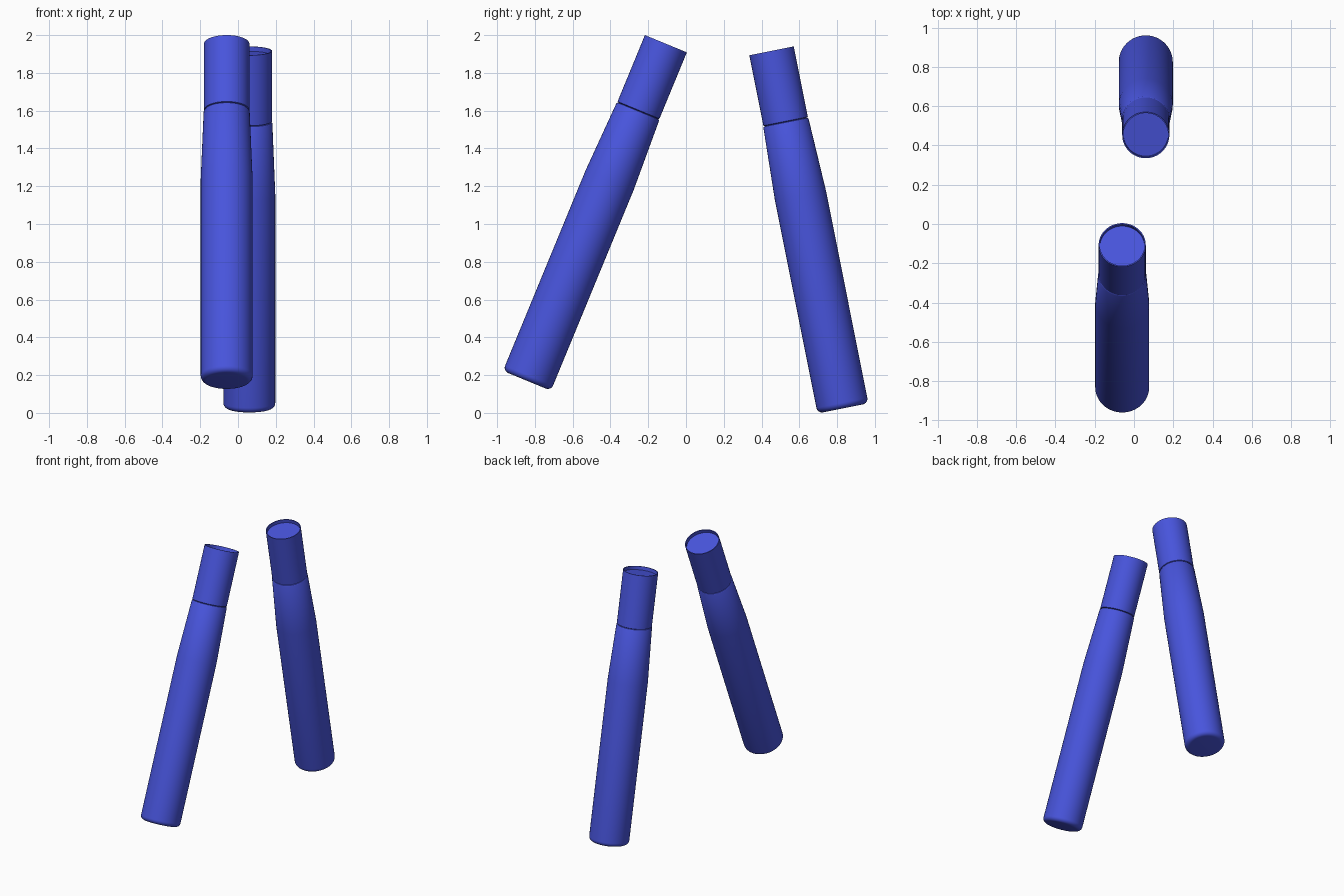
import bpy, math

if "Cube" in bpy.data.objects:
    bpy.data.objects.remove(bpy.data.objects["Cube"])

ink = bpy.data.materials.new("blue_plastic")
ink.diffuse_color = (0.065, 0.09, 0.72, 1)
ink.use_nodes = True
ink.node_tree.nodes["Principled BSDF"].inputs["Base Color"].default_value = ink.diffuse_color

SIDES = 64
R, RC, LENGTH, SEAM = 0.1375, 0.12, 1.93, 1.546


def lathe(name, profile, base, tilt):
    """Spin an (radius, height) profile round z; radius 0 closes an end."""
    verts, faces, rings = [], [], []
    for r, z in profile:
        n = 1 if r == 0 else SIDES
        rings.append([len(verts) + i for i in range(n)])
        for i in range(n):
            a = 2 * math.pi * i / SIDES
            verts.append((r * math.cos(a), r * math.sin(a), z))
    for lo, hi in zip(rings, rings[1:]):
        for i in range(SIDES):
            j = (i + 1) % SIDES
            if len(lo) == 1:
                faces.append((lo[0], hi[j], hi[i]))
            elif len(hi) == 1:
                faces.append((lo[i], lo[j], hi[0]))
            else:
                faces.append((lo[i], lo[j], hi[j], hi[i]))
    mesh = bpy.data.meshes.new(name)
    mesh.from_pydata(verts, [], faces)
    mesh.materials.append(ink)
    ob = bpy.data.objects.new(name, mesh)
    bpy.context.collection.objects.link(ob)
    ob.location = base
    ob.rotation_euler = (math.radians(tilt), 0, 0)
    bpy.ops.object.select_all(action='DESELECT')
    ob.select_set(True)
    bpy.context.view_layer.objects.active = ob
    bpy.ops.object.shade_smooth_by_angle(angle=math.radians(35))


# Barrel: rounded foot, straight wall, taper up to the seam
B = 0.03
foot = [(R - B + B * math.sin(a), B - B * math.cos(a))
        for a in (math.pi / 2 * k / 6 for k in range(7))]
barrel = [(0, 0)] + foot + [(R, 1.15), (RC + 0.002, SEAM - 0.008),
                            (RC - 0.002, SEAM - 0.002), (RC - 0.008, SEAM), (0, SEAM)]

# Sleeve: thin-rimmed tube with a shallow recessed end
sleeve = [(0, SEAM), (RC - 0.008, SEAM), (RC, SEAM + 0.004), (RC, LENGTH),
          (RC - 0.006, LENGTH), (RC - 0.006, LENGTH - 0.025), (0, LENGTH - 0.025)]

# Two leaning tubes
for side, base, tilt in (("front", (-0.06, -0.842, 0.170), -22.4),
                         ("back", (0.06, 0.831, 0.024), 11.3)):
    lathe(side + "_barrel", barrel, base, tilt)
    lathe(side + "_sleeve", sleeve, base, tilt)
